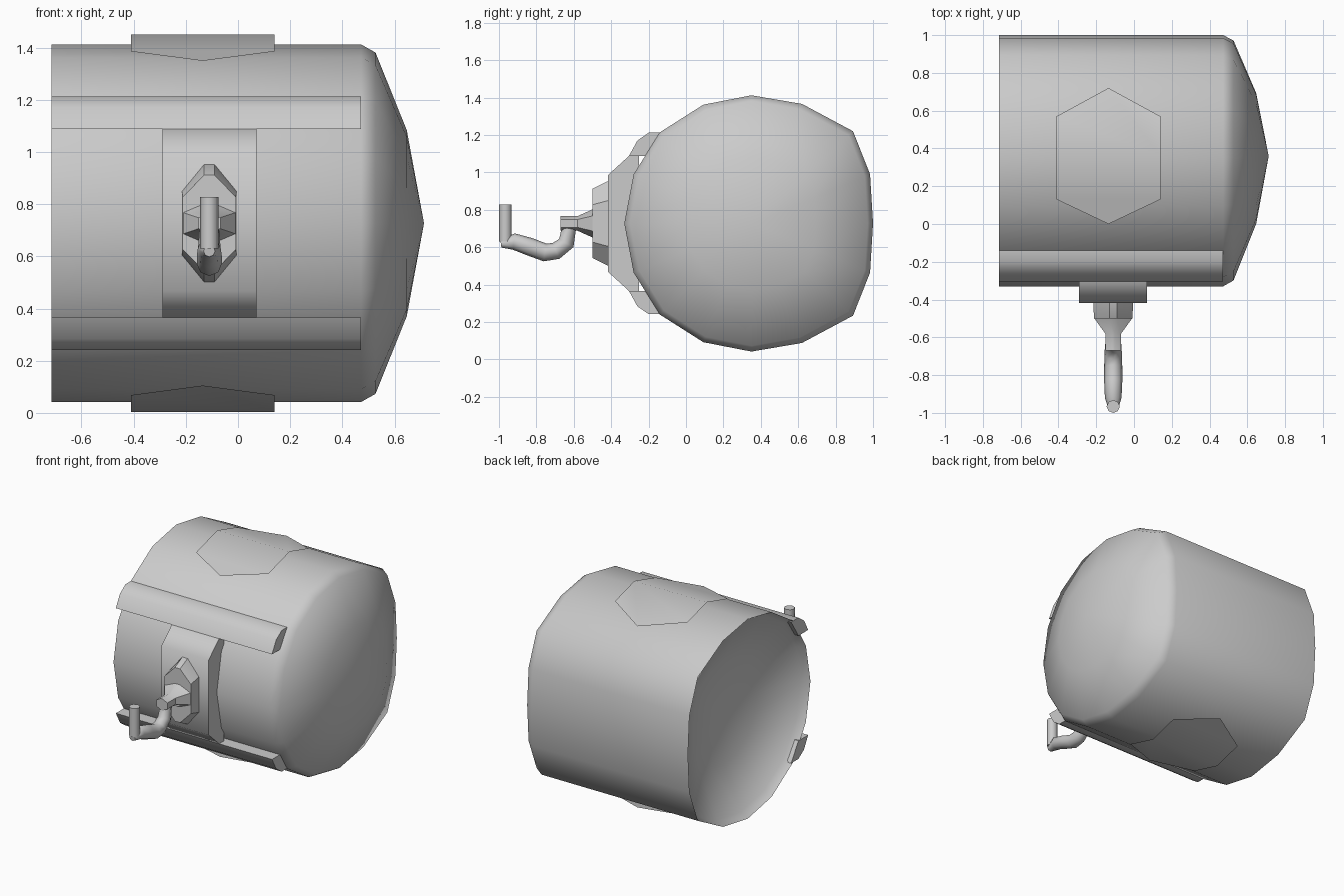
import bpy, bmesh, math
from mathutils import Vector

if "Cube" in bpy.data.objects:
    bpy.data.objects.remove(bpy.data.objects["Cube"])

MID_Z = 0.727


def finish(name, bm, angle=40, normals=True):
    if normals:
        bmesh.ops.recalc_face_normals(bm, faces=bm.faces)
    mesh = bpy.data.meshes.new(name)
    bm.to_mesh(mesh)
    bm.free()
    ob = bpy.data.objects.new(name, mesh)
    bpy.context.collection.objects.link(ob)
    bpy.ops.object.select_all(action='DESELECT')
    ob.select_set(True)
    bpy.context.view_layer.objects.active = ob
    bpy.ops.object.shade_smooth_by_angle(angle=math.radians(angle))
    return ob


def loft(name, rings, angle=40):
    """Skin equal-length rings; one-point ends become fans, others get caps."""
    bm = bmesh.new()
    vs = [[bm.verts.new(p) for p in r] for r in rings]
    for a, b in zip(vs, vs[1:]):
        n = max(len(a), len(b))
        for i in range(n):
            j = (i + 1) % n
            if len(a) == 1:
                bm.faces.new((a[0], b[j], b[i]))
            elif len(b) == 1:
                bm.faces.new((a[i], a[j], b[0]))
            else:
                bm.faces.new((a[i], a[j], b[j], b[i]))
    for end in (vs[0], vs[-1]):
        if len(end) > 2:
            bm.faces.new(end)
    return finish(name, bm, angle)


def extrude_x(name, profile, x0, x1, angle=40):
    return loft(name, [[(x, y, z) for y, z in profile] for x in (x0, x1)], angle)


# Tank body: one bulged end, one matching dished end
upper = [(-0.33, MID_Z), (-0.28, 0.99), (-0.14, 1.214), (0.093, 1.362), (0.35, 1.412),
         (0.62, 1.366), (0.893, 1.22), (0.984, 0.99), (1.0, MID_Z)]
outline = upper + [(y, 2 * MID_Z - z) for y, z in upper[-2:0:-1]]
CY = 0.36


def body_ring(x, s):
    return [(x, CY + (y - CY) * s, MID_Z + (z - MID_Z) * s) for y, z in outline]


dome = [(0.0, 1.0), (0.055, 0.955), (0.175, 0.52)]
rings = [[(-0.475, CY, MID_Z)]]
rings += [body_ring(-0.715 + dx, s) for dx, s in reversed(dome)]
rings += [body_ring(0.472 + dx, s) for dx, s in dome]
rings += [[(0.713, CY, MID_Z)]]
loft("tank_body", rings, 45)

# Bent hexagonal sheets above and below
for name, sign in (("top_plate", 1), ("bottom_plate", -1)):
    bm = bmesh.new()
    z = lambda y: MID_Z + sign * (0.723 - 0.28 * abs(y - CY))
    near = [(-0.41, 0.13), (-0.135, 0.0), (0.14, 0.13)]
    far = [(-0.41, 0.57), (-0.135, 0.72), (0.14, 0.57)]
    ridge = [bm.verts.new((x, CY, z(CY))) for x in (-0.41, 0.14)]
    for side in (near, far):
        f = bm.faces.new([ridge[0]] + [bm.verts.new((x, y, z(y))) for x, y in side] + [ridge[1]])
        f.normal_update()
        if f.normal.z * sign < 0:
            f.normal_flip()
    finish(name, bm, normals=False)

# Two long rails along the front
rail = [(-0.12, 1.212), (-0.20, 1.212), (-0.26, 1.17), (-0.305, 1.088), (-0.20, 1.088)]
extrude_x("upper_rail", rail, -0.715, 0.472)
extrude_x("lower_rail", [(y, 2 * MID_Z - z) for y, z in rail], -0.715, 0.472)

# Tap mounting block
extrude_x("mounting_block", [(-0.25, 1.088), (-0.305, 1.088), (-0.418, 0.985), (-0.418, 0.469),
                             (-0.305, 0.366), (-0.25, 0.366)], -0.29, 0.07, 50)

# Tap flange and tapering spout
TX = -0.11
hexa = [(-0.02, 0.5), (0.02, 0.5), (0.105, 0.27), (0.105, -0.27),
        (0.02, -0.5), (-0.02, -0.5), (-0.105, -0.27), (-0.105, 0.27)]


def flange_ring(y, width, height):
    return [(TX + u * width, y, MID_Z + v * height) for u, v in hexa]


loft("tap_flange", [flange_ring(-0.40, 1.0, 0.45), flange_ring(-0.42, 1.0, 0.45),
                    flange_ring(-0.50, 0.97, 0.37)], 30)
loft("tap_stem", [flange_ring(-0.49, 0.95, 0.16), flange_ring(-0.50, 0.95, 0.15),
                  flange_ring(-0.58, 0.40, 0.078), flange_ring(-0.67, 0.40, 0.078)], 35)

# Curved spout pipe, lofted along its path
path = [Vector((TX, y, z)) for y, z in
        ((-0.626, 0.70), (-0.64, 0.622), (-0.695, 0.58), (-0.754, 0.572),
         (-0.834, 0.602), (-0.92, 0.63), (-0.99, 0.62))]
radii = [0.038, 0.044, 0.046, 0.048, 0.048, 0.044, 0.022]
rings = []
for i, (p, r) in enumerate(zip(path, radii)):
    t = (path[min(i + 1, len(path) - 1)] - path[max(i - 1, 0)]).normalized()
    side = Vector((1, 0, 0))
    up = t.cross(side)
    rings.append([p + side * math.cos(k * math.tau / 8) * r + up * math.sin(k * math.tau / 8) * r
                  for k in range(8)])
loft("spout_pipe", rings, 50)

# Upright handle at the tip
loft("tip_handle", [[(TX + 0.035 * math.cos(k * math.tau / 8), -0.966 + 0.034 * math.sin(k * math.tau / 8), z)
                     for k in range(8)] for z in (0.63, 0.827)], 50)
